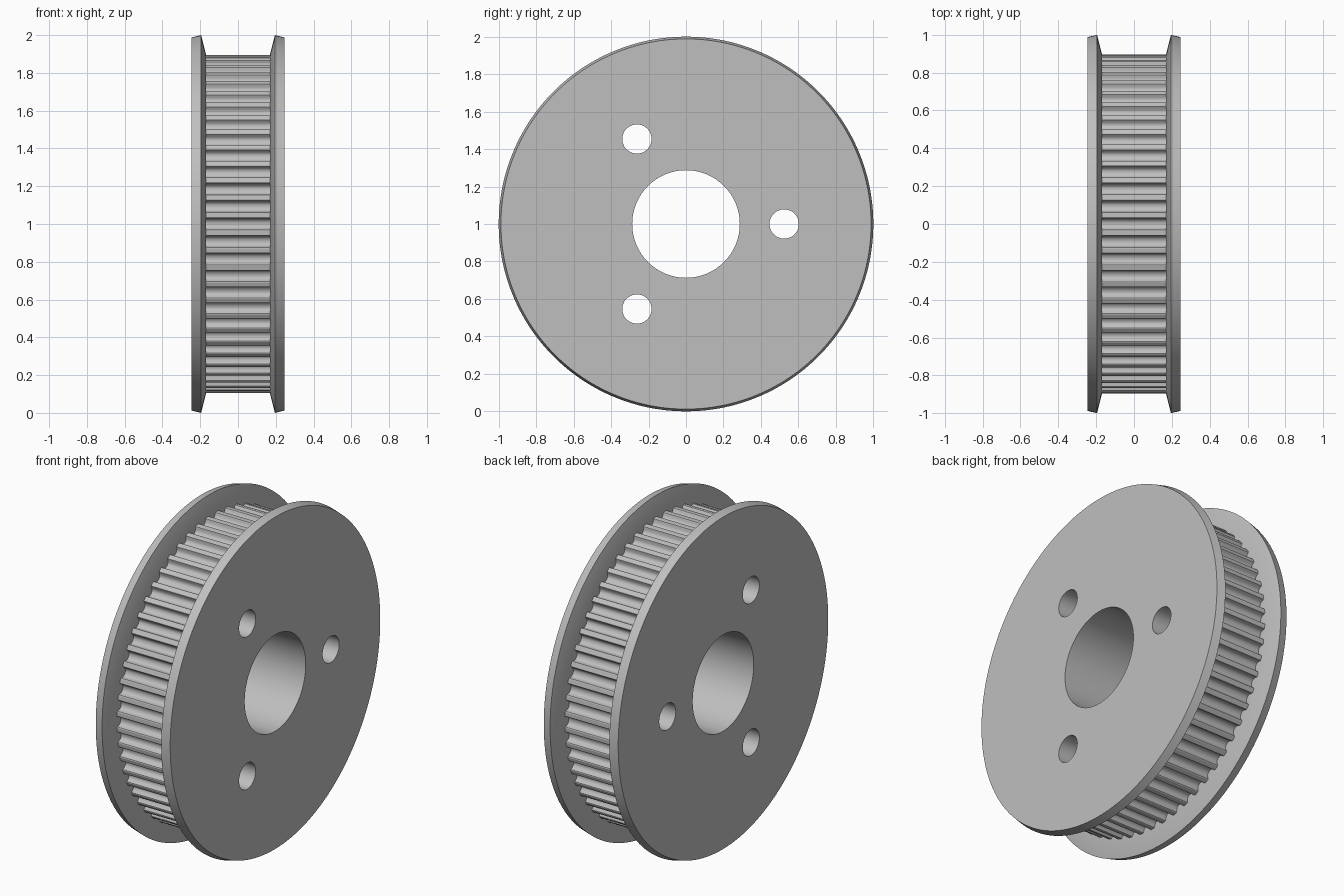
import bpy, bmesh, math
from mathutils import Matrix

cube = bpy.data.objects.get("Cube")
if cube:
    bpy.data.objects.remove(cube, do_unlink=True)

TEETH = 60
TIP = 0.896
CENTRE_Z = 1.0

metal = bpy.data.materials.new("grey metal")
grey = (0.52, 0.52, 0.52, 1)
metal.use_nodes = True
metal.diffuse_color = grey
metal.node_tree.nodes["Principled BSDF"].inputs["Base Color"].default_value = grey


def make_object(name, bm):
    bmesh.ops.recalc_face_normals(bm, faces=bm.faces)
    mesh = bpy.data.meshes.new(name)
    bm.to_mesh(mesh)
    bm.free()
    obj = bpy.data.objects.new(name, mesh)
    bpy.context.collection.objects.link(obj)
    mesh.materials.append(metal)
    return obj


# One rounded belt groove: (distance along the rim, depth)
half = [(0.036, 0), (0.0315, 0.003), (0.029, 0.010), (0.0265, 0.020),
        (0.021, 0.029), (0.012, 0.0345)]
groove = [(-s, d) for s, d in half] + [(0, 0.036)] + [(s, d) for s, d in reversed(half)]
rim = [(math.tau * k / TEETH + s / TIP, TIP - d)
       for k in range(TEETH) for s, d in groove]


def add_ring(bm, x, radius=None):
    """Ring of vertices around the axle; toothed when no radius is given."""
    return [bm.verts.new((x, (radius or r) * math.cos(a),
                          CENTRE_Z + (radius or r) * math.sin(a))) for a, r in rim]


# Pulley skin: flange, toothed barrel, flange
flange = [(0.245, 0.988), (0.195, 1.0), (0.17, 0.9), (0.17, None)]
stations = [(-x, r) for x, r in flange] + list(reversed(flange))
bm = bmesh.new()
rings = [add_ring(bm, x, r) for x, r in stations]
for a, b in zip(rings, rings[1:]):
    for i in range(len(a)):
        j = (i + 1) % len(a)
        bm.faces.new((a[i], a[j], b[j], b[i]))
bm.faces.new(rings[0])
bm.faces.new(rings[-1])
pulley = make_object("toothed_pulley", bm)

# Cutter for the centre bore and three bolt holes
holes = [(0.287, 0, 0, 96)]
for k in range(3):
    a = math.tau * k / 3
    holes.append((0.078, 0.524 * math.cos(a), 0.524 * math.sin(a), 48))
bm = bmesh.new()
for radius, y, z, sides in holes:
    bmesh.ops.create_cone(
        bm, cap_ends=True, segments=sides, radius1=radius, radius2=radius, depth=1,
        matrix=Matrix.Translation((0, y, CENTRE_Z + z)) @ Matrix.Rotation(math.pi / 2, 4, 'Y'))
cutter = make_object("hole_cutter", bm)
cutter.hide_render = True

cut = pulley.modifiers.new("holes", 'BOOLEAN')
cut.operation = 'DIFFERENCE'
cut.solver = 'EXACT'
cut.object = cutter
bpy.ops.object.select_all(action='DESELECT')
bpy.context.view_layer.objects.active = pulley
pulley.select_set(True)
bpy.ops.object.modifier_apply(modifier=cut.name)
bpy.data.objects.remove(cutter, do_unlink=True)
bpy.ops.object.shade_smooth_by_angle(angle=math.radians(30))
